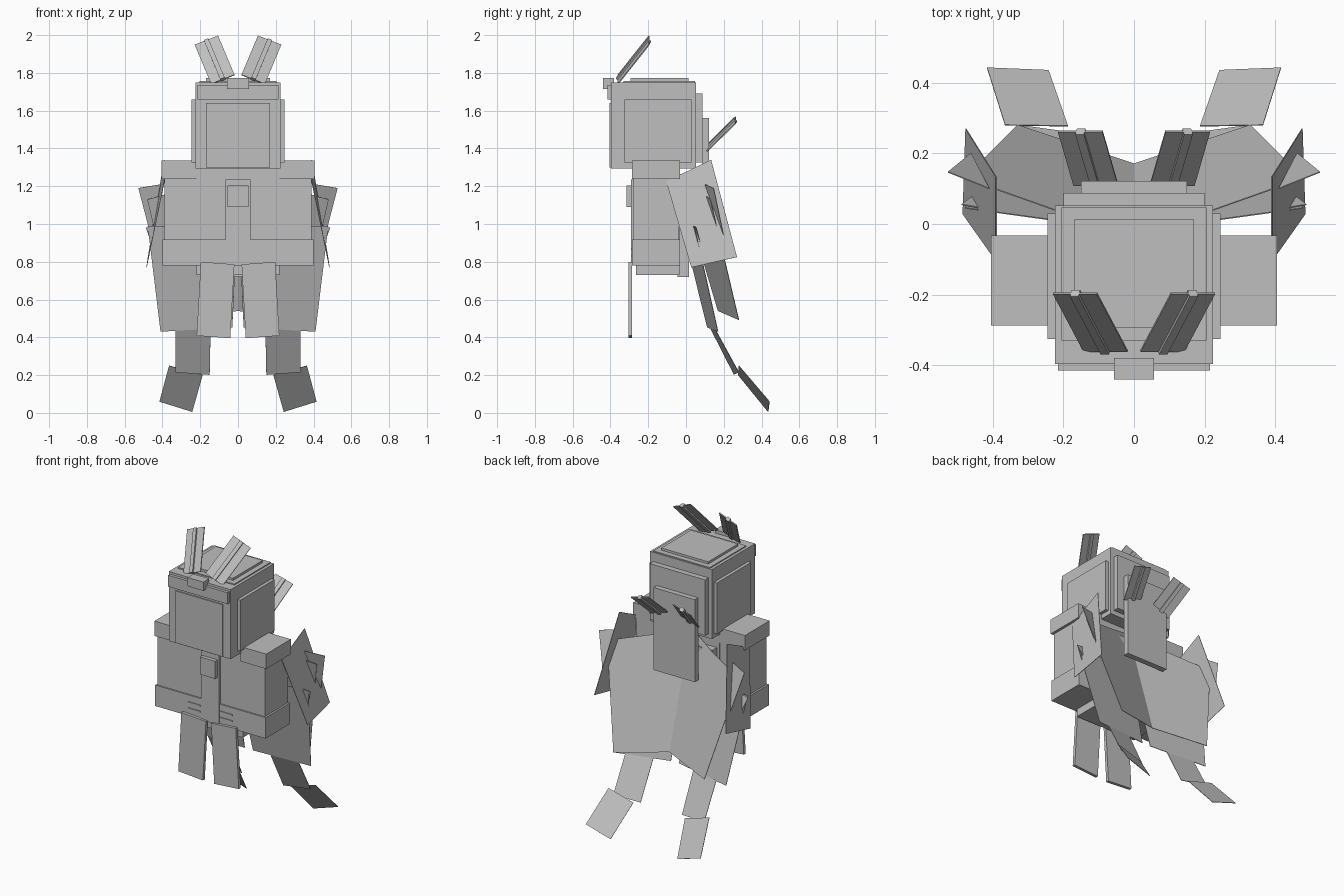
import bpy
import bmesh
from mathutils import Vector

cube = bpy.data.objects.get("Cube")
if cube:
    bpy.data.objects.remove(cube, do_unlink=True)

grey = bpy.data.materials.new("plain grey")
grey.diffuse_color = (0.52, 0.52, 0.52, 1)
grey.use_nodes = True
grey.node_tree.nodes["Principled BSDF"].inputs["Base Color"].default_value = (0.52, 0.52, 0.52, 1)


def prism(name, bottom, top):
    """Closed solid between two matching outlines."""
    n = len(bottom)
    bm = bmesh.new()
    v = [bm.verts.new(p) for p in list(bottom) + list(top)]
    bm.faces.new(v[:n])
    bm.faces.new(v[n:])
    for i in range(n):
        j = (i + 1) % n
        bm.faces.new((v[i], v[j], v[n + j], v[n + i]))
    bmesh.ops.recalc_face_normals(bm, faces=bm.faces)
    mesh = bpy.data.meshes.new(name)
    bm.to_mesh(mesh)
    bm.free()
    mesh.materials.append(grey)
    bpy.context.scene.collection.objects.link(bpy.data.objects.new(name, mesh))


def box(name, x, y, z):
    ring = [(x[0], y[0]), (x[1], y[0]), (x[1], y[1]), (x[0], y[1])]
    prism(name, [(a, b, z[0]) for a, b in ring], [(a, b, z[1]) for a, b in ring])


def sheet(name, points, thick=0.003):
    """Thin flat plate through the points, thickened along its normal."""
    p = [Vector(q) for q in points]
    n = (p[1] - p[0]).cross(p[2] - p[0]).normalized() * thick / 2
    prism(name, [q - n for q in p], [q + n for q in p])


def strip(name, base, tip, width, thick):
    """Long plate from base to tip, spread sideways by the width vector."""
    b, t, w = Vector(base), Vector(tip), Vector(width) / 2
    sheet(name, [b - w, b + w, t + w, t - w], thick)


# Head: block, layered plates, brow band and ornament
box("head", (-.224, .224), (-.396, .052), (1.295, 1.75))
box("face_panel", (-.17, .17), (-.404, -.38), (1.30, 1.64))
box("crown_plate", (-.205, .205), (-.33, .047), (1.74, 1.757))
box("crown_top", (-.17, .17), (-.295, .013), (1.75, 1.772))
box("head_back_plate", (-.20, .20), (.04, .088), (1.325, 1.69))
box("back_hanging_plate", (-.15, .15), (.085, .122), (1.02, 1.56))
box("brow_band", (-.215, .215), (-.415, -.355), (1.66, 1.735))
box("brow_ornament", (-.057, .057), (-.44, -.38), (1.715, 1.772))

# Torso
box("torso", (-.22, .22), (-.265, -.035), (.73, 1.24))
box("collar", (-.22, .22), (-.28, -.035), (1.235, 1.33))
box("torso_back", (-.20, .20), (-.045, .015), (.72, 1.20))
box("chest_strip", (-.066, .066), (-.29, -.26), (.78, 1.235))
box("pendant", (-.055, .055), (-.315, -.28), (1.09, 1.205))


for s, side in ((1, "left"), (-1, "right")):
    def span(a, b):
        return tuple(sorted((s * a, s * b)))

    def pt(x, y, z):
        return (s * x, y, z)

    def mirrored(*points):
        return [pt(*p) for p in points]

    # Head side plate
    box(side + "_head_plate", span(.21, .245), (-.325, .03), (1.325, 1.66))
    # Arm with shoulder pad and cuff
    box(side + "_shoulder_pad", span(.22, .405), (-.287, -.032), (1.238, 1.335))
    box(side + "_arm", span(.066, .388), (-.277, -.037), (.80, 1.238))
    box(side + "_cuff", span(.066, .40), (-.286, -.032), (.78, .917))
    for z in (.83, .87):
        box(side + "_belt_bar", span(.07, .16), (-.291, -.28), (z - .004, z + .004))

    # Hanging front cloth
    strip(side + "_front_cloth", pt(.108, -.295, .793), pt(.13, -.295, .402),
          pt(.178, 0, .013), .02)

    # Ribbed feathers on the brow and behind the head
    for name, base, tip, w in (
            ("brow_feather", (.08, -.36, 1.765), (.167, -.196, 1.972), (.124, 0, -.048)),
            ("back_feather", (.108, .11, 1.40), (.152, .262, 1.55), (.126, 0, -.035))):
        strip(f"{side}_{name}", pt(*base), pt(*tip), pt(*w), .006)
        strip(f"{side}_{name}_rib", pt(*base), pt(*tip), Vector(pt(*w)) * .19, .024)

    # Cape: outer back shell and inner lining
    sheet(side + "_cape", mirrored((0, .17, .54), (.33, .28, .492), (.48, .13, 1.13),
                                   (.226, .04, 1.20), (0, -.05, 1.28)))
    sheet(side + "_cape_lining", mirrored((.41, .17, .43), (.03, .113, .453),
                                          (.005, -.02, .99), (.478, .045, .99)))

    # Shoulder wing with two spikes
    sheet(side + "_wing", mirrored((.39, -.105, 1.225), (.39, .133, 1.34),
                                   (.476, .27, .825), (.484, .028, .77)))
    sheet(side + "_wing_spike", mirrored((.41, .10, 1.21), (.462, .2, .94),
                                         (.527, .147, 1.19)))
    sheet(side + "_small_spike", mirrored((.43, .045, .99), (.455, .08, .89),
                                          (.488, .055, .98)))

    # Leg and foot plates
    sheet(side + "_leg", mirrored((.33, .158, .437), (.145, .13, .447),
                                  (.15, .255, .202), (.33, .28, .215)))
    sheet(side + "_foot", mirrored((.365, .28, .25), (.187, .277, .20),
                                   (.242, .435, .006), (.416, .442, .06)))
